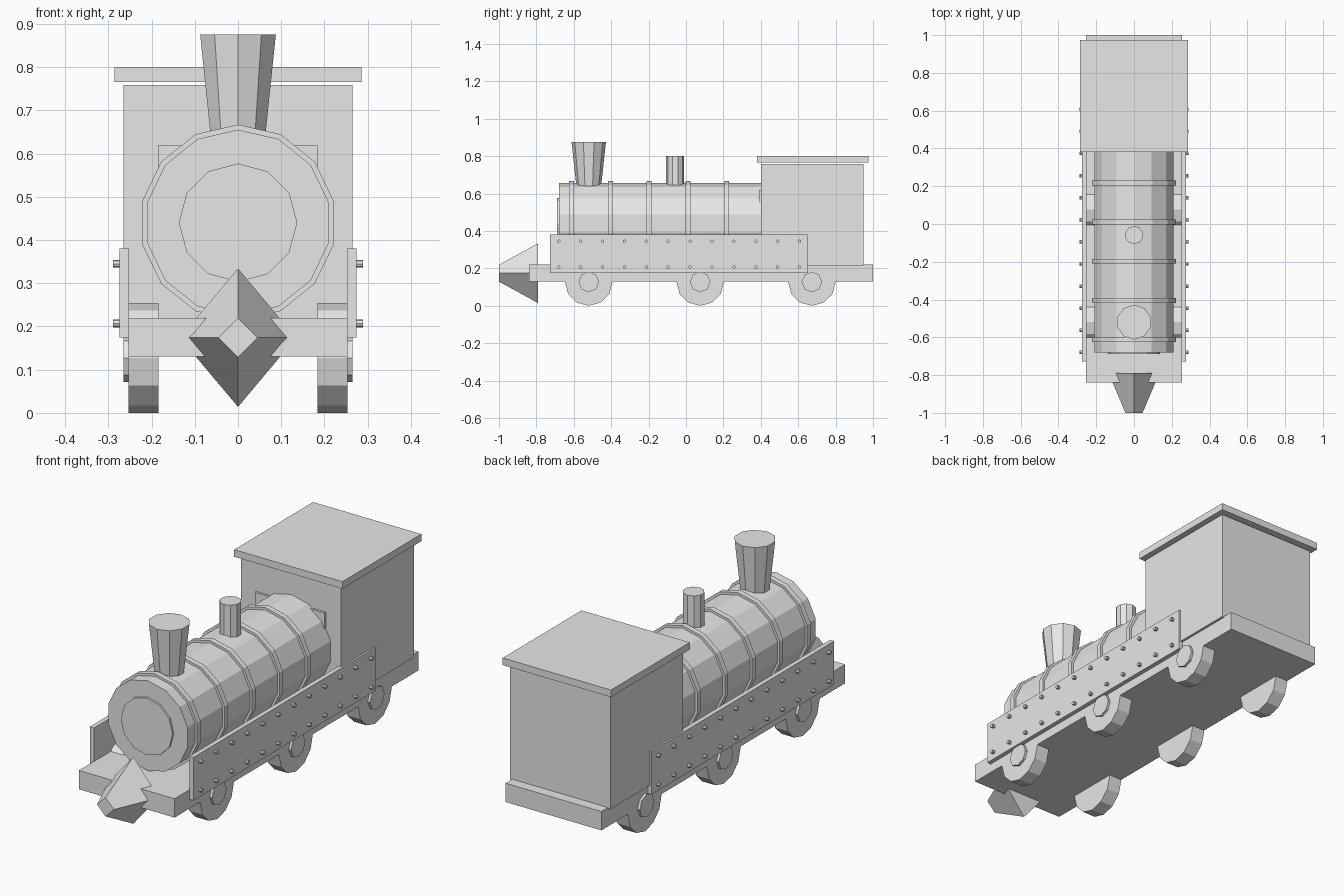
import bpy
import bmesh
from math import radians
from mathutils import Matrix, Vector

cube = bpy.data.objects.get("Cube")
if cube:
    bpy.data.objects.remove(cube, do_unlink=True)

grey = bpy.data.materials.new("plain_grey")
grey.use_nodes = True
grey.diffuse_color = (0.8, 0.8, 0.8, 1)
grey.node_tree.nodes["Principled BSDF"].inputs["Base Color"].default_value = (0.8, 0.8, 0.8, 1)

# Rotations that lay a z-axis prism along another axis
TURN = {
    "x": Matrix.Rotation(radians(90), 4, "Y"),
    "y": Matrix.Rotation(radians(90), 4, "X"),  # radius2 end faces the front
    "z": Matrix.Identity(4),
}


def finish(name, bm):
    bmesh.ops.recalc_face_normals(bm, faces=bm.faces)
    mesh = bpy.data.meshes.new(name)
    bm.to_mesh(mesh)
    bm.free()
    mesh.materials.append(grey)
    obj = bpy.data.objects.new(name, mesh)
    bpy.context.collection.objects.link(obj)
    return obj


def box(name, x, y, z):
    """Box from (min, max) pairs."""
    bm = bmesh.new()
    bmesh.ops.create_cube(bm, size=1)
    for v in bm.verts:
        v.co = Vector([lo + (c + 0.5) * (hi - lo) for c, (lo, hi) in zip(v.co, (x, y, z))])
    return finish(name, bm)


def add_prism(bm, axis, centre, r1, r2, length, sides):
    return bmesh.ops.create_cone(
        bm, cap_ends=True, segments=sides, radius1=r1, radius2=r2, depth=length,
        matrix=Matrix.Translation(centre) @ TURN[axis])["verts"]


def prism(name, axis, centre, r1, r2, length, sides):
    bm = bmesh.new()
    add_prism(bm, axis, centre, r1, r2, length, sides)
    return finish(name, bm)


# Chassis and cab
box("chassis", (-0.253, 0.253), (-0.84, 1.0), (0.13, 0.22))
box("cab", (-0.265, 0.265), (0.40, 0.95), (0.215, 0.759))
box("cab_roof", (-0.286, 0.286), (0.38, 0.975), (0.766, 0.80))
box("cab_front_panel", (-0.184, 0.184), (0.39, 0.41), (0.45, 0.62))

# Boiler, its bands and front door
AXIS_Z = 0.44
prism("boiler", "y", (0, -0.14, AXIS_Z), 0.215, 0.215, 1.08, 14)
prism("boiler_door", "y", (0, -0.674, AXIS_Z), 0.137, 0.137, 0.03, 12)
for i in range(5):
    prism(f"boiler_band_{i + 1}", "y", (0, -0.612 + 0.2075 * i, AXIS_Z), 0.227, 0.227, 0.026, 14)

# Flared chimney and steam pipe
prism("chimney", "z", (0, -0.52, 0.7375), 0.062, 0.092, 0.275, 10)
prism("steam_pipe", "z", (0, -0.058, 0.70), 0.048, 0.048, 0.20, 10)

# Pointed track guard: a tapered diamond, narrower across at the back
bm = bmesh.new()
add_prism(bm, "y", (0, -0.895, 0.174), 0.16, 0.045, 0.21, 4)
for v in bm.verts:
    if v.co.y > -0.9:
        v.co.x *= 0.84
finish("track_guard", bm)

# Both sides: wheels with hubs, riveted plates
for side, s in (("left", 1), ("right", -1)):
    for place, y in (("front", -0.52), ("middle", 0.076), ("rear", 0.673)):
        prism(f"{place}_{side}_wheel", "x", (s * 0.2185, y, 0.127), 0.127, 0.127, 0.069, 12)
        prism(f"{place}_{side}_hub", "x", (s * 0.2525, y, 0.127), 0.055, 0.055, 0.025, 8)
    box(f"{side}_side_plate", sorted((s * 0.252, s * 0.274)), (-0.727, 0.65), (0.174, 0.38))
    bm = bmesh.new()
    for i in range(12):
        for z in (0.207, 0.345):
            add_prism(bm, "x", (s * 0.279, -0.68 + 0.117 * i, z), 0.009, 0.009, 0.02, 8)
    finish(f"{side}_rivets", bm)
